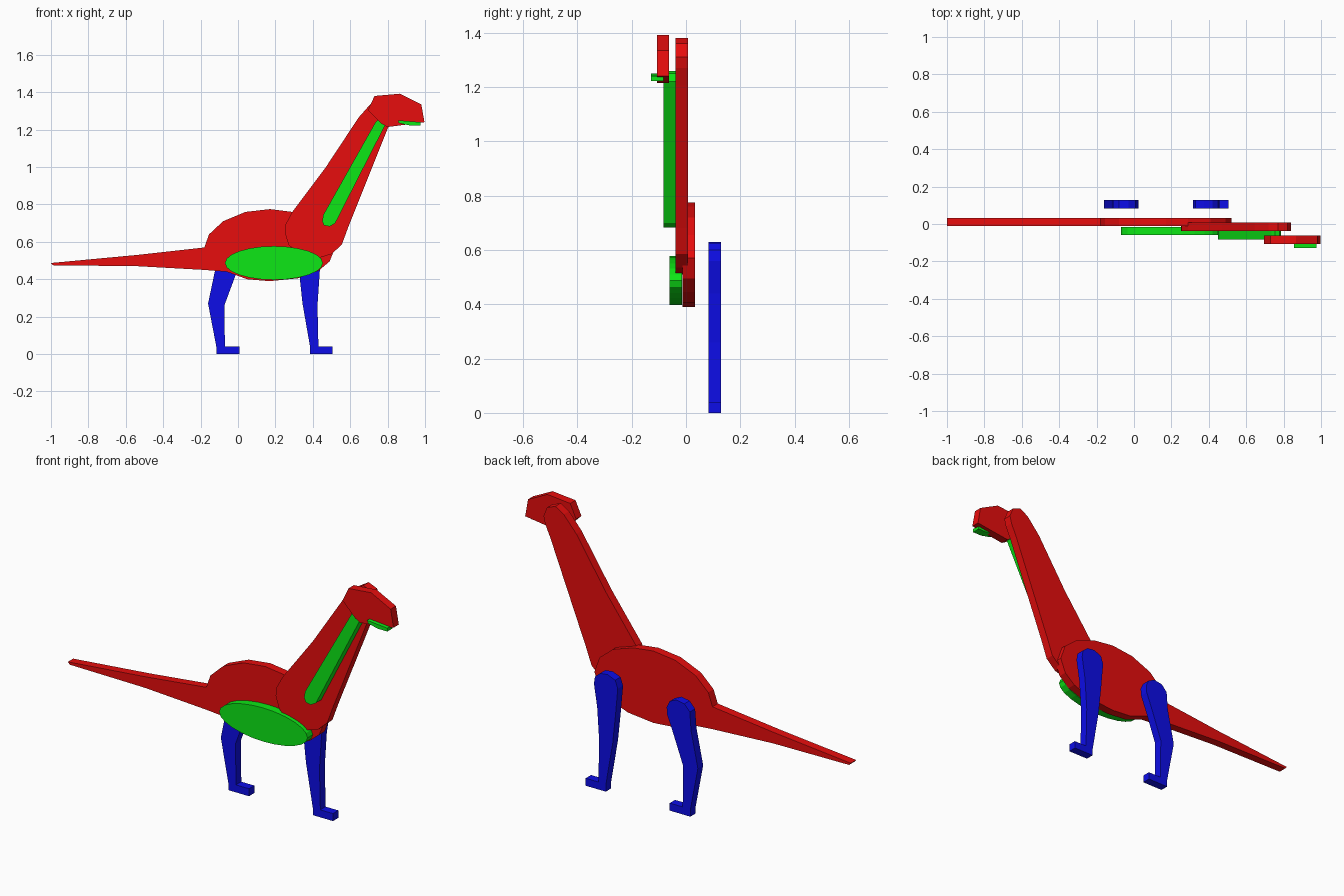
import bpy
import bmesh
import math


def make_material(name, colour):
    mat = bpy.data.materials.new(name)
    mat.diffuse_color = (*colour, 1.0)
    return mat


RED = make_material("red", (0.8, 0.004, 0.004))
GREEN = make_material("green", (0.004, 0.8, 0.008))
BLUE = make_material("blue", (0.004, 0.004, 0.8))
THICK = 0.045


def slab(name, outline, front_y, mat):
    """Cut-out panel: an x-z outline extruded backwards from front_y."""
    bm = bmesh.new()
    face = bm.faces.new([bm.verts.new((x, front_y, z)) for x, z in outline])
    new = bmesh.ops.extrude_face_region(bm, geom=[face])["geom"]
    verts = [v for v in new if isinstance(v, bmesh.types.BMVert)]
    bmesh.ops.translate(bm, verts=verts, vec=(0, THICK, 0))
    bmesh.ops.recalc_face_normals(bm, faces=bm.faces)
    mesh = bpy.data.meshes.new(name)
    bm.to_mesh(mesh)
    bm.free()
    mesh.materials.append(mat)
    obj = bpy.data.objects.new(name, mesh)
    bpy.context.collection.objects.link(obj)
    return obj


# Body with tapering tail
slab("body_and_tail", [
    (-1.0, 0.487), (-0.54, 0.53), (-0.18, 0.57), (-0.155, 0.64), (-0.08, 0.71),
    (0.04, 0.76), (0.17, 0.775), (0.29, 0.76), (0.41, 0.72), (0.49, 0.655),
    (0.52, 0.57), (0.49, 0.495), (0.43, 0.445), (0.32, 0.405), (0.17, 0.39),
    (0.05, 0.40), (-0.06, 0.44), (-0.18, 0.45), (-0.54, 0.47), (-0.99, 0.475),
], -0.012, RED)

# Neck
slab("neck", [
    (0.25, 0.65), (0.255, 0.695), (0.29, 0.76), (0.47, 1.0), (0.645, 1.265),
    (0.72, 1.35), (0.77, 1.38), (0.82, 1.36), (0.84, 1.31), (0.83, 1.27),
    (0.80, 1.205), (0.59, 0.68), (0.555, 0.585), (0.50, 0.535), (0.42, 0.51),
    (0.33, 0.53), (0.27, 0.585),
], -0.038, RED)

# Head and jaw
slab("head", [
    (0.695, 1.305), (0.73, 1.38), (0.865, 1.392), (0.98, 1.335),
    (0.997, 1.24), (0.80, 1.214), (0.77, 1.23),
], -0.107, RED)
slab("jaw", [
    (0.855, 1.25), (0.975, 1.24), (0.975, 1.222), (0.92, 1.222), (0.86, 1.235),
], -0.128, GREEN)

# Throat stripe
slab("throat_stripe", [
    (0.45, 0.71), (0.456, 0.745), (0.735, 1.24), (0.755, 1.258), (0.778, 1.25),
    (0.785, 1.22), (0.52, 0.70), (0.49, 0.682), (0.46, 0.688),
], -0.083, GREEN)

# Oval belly
SIDES = 24
slab("belly", [
    (0.192 + 0.262 * math.cos(2 * math.pi * i / SIDES),
     0.487 + 0.09 * math.sin(2 * math.pi * i / SIDES)) for i in range(SIDES)
], -0.06, GREEN)

# Legs with feet
slab("rear_leg", [
    (-0.115, 0), (0.007, 0), (0.007, 0.04), (-0.07, 0.04), (-0.073, 0.26),
    (-0.01, 0.43), (0.022, 0.51), (0.025, 0.55), (0.008, 0.585),
    (-0.03, 0.603), (-0.08, 0.595), (-0.112, 0.56), (-0.12, 0.46),
    (-0.16, 0.27), (-0.115, 0.035),
], 0.083, BLUE)
slab("front_leg", [
    (0.386, 0), (0.505, 0), (0.505, 0.04), (0.43, 0.04), (0.425, 0.26),
    (0.437, 0.44), (0.456, 0.56), (0.45, 0.60), (0.42, 0.625), (0.375, 0.63),
    (0.33, 0.612), (0.315, 0.57), (0.33, 0.41), (0.345, 0.27), (0.386, 0.035),
], 0.083, BLUE)
